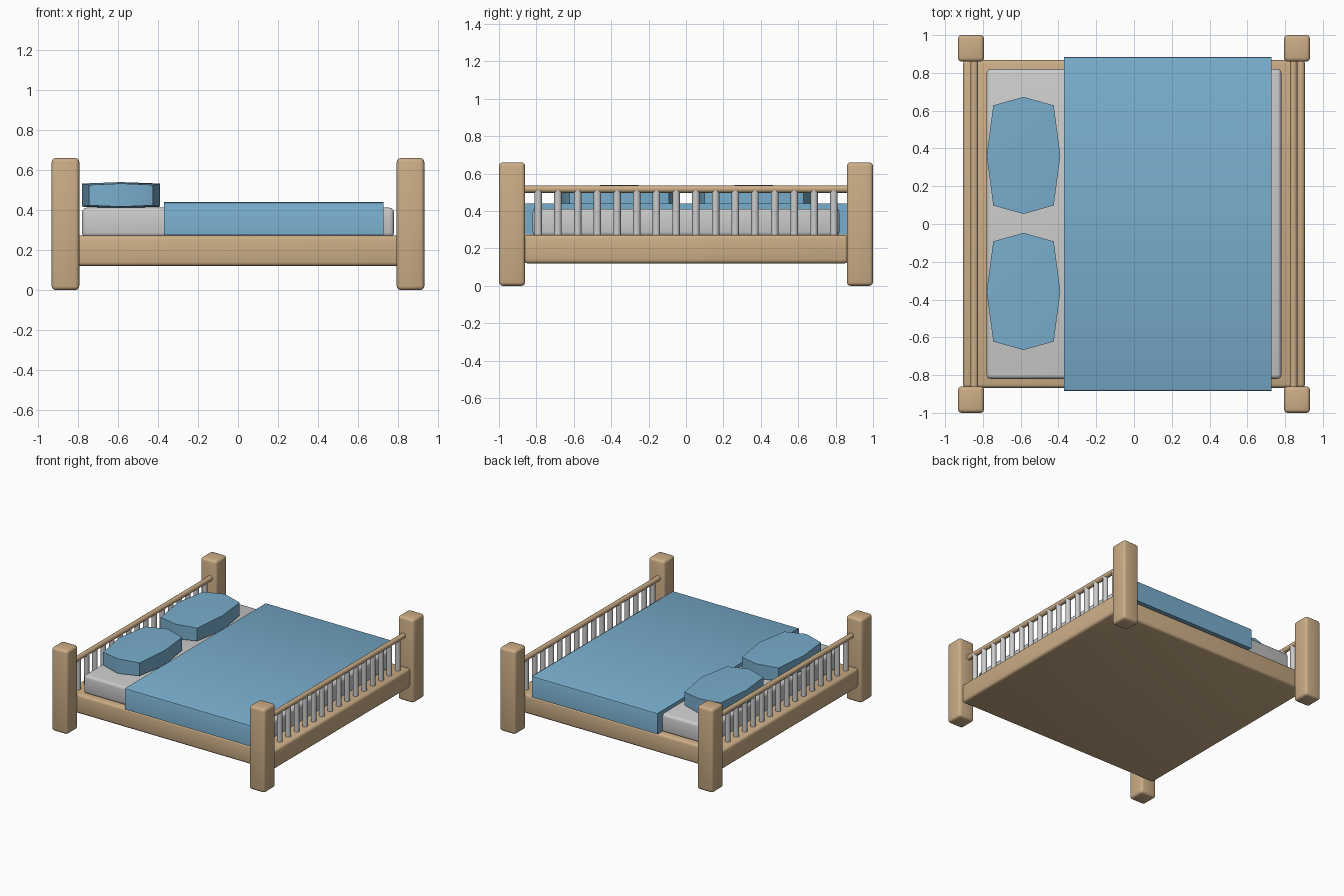
import bpy, bmesh, math
from mathutils import Vector, Matrix

if "Cube" in bpy.data.objects:
    bpy.data.objects.remove(bpy.data.objects["Cube"])


def material(name, rgb):
    m = bpy.data.materials.new(name)
    m.diffuse_color = (*rgb, 1)
    m.use_nodes = True
    m.node_tree.nodes["Principled BSDF"].inputs["Base Color"].default_value = m.diffuse_color
    return m


WOOD = material("wood", (0.60, 0.42, 0.24))
BLUE = material("blue_fabric", (0.19, 0.42, 0.61))


def finish(bm, name, mat=None, angle=40):
    bmesh.ops.recalc_face_normals(bm, faces=bm.faces)
    me = bpy.data.meshes.new(name)
    bm.to_mesh(me)
    bm.free()
    me.shade_smooth()
    me.set_sharp_from_angle(angle=math.radians(angle))
    if mat:
        me.materials.append(mat)
    ob = bpy.data.objects.new(name, me)
    bpy.context.collection.objects.link(ob)
    return ob


def box(name, lo, hi, mat=None, bevel=0.02, segments=3, pick=None):
    lo, hi = Vector(lo), Vector(hi)
    bm = bmesh.new()
    bmesh.ops.create_cube(bm, size=1)
    for v in bm.verts:
        v.co = (lo + hi) / 2 + v.co * (hi - lo)
    edges = [e for e in bm.edges if pick is None or pick(e)]
    bmesh.ops.bevel(bm, geom=edges, offset=bevel, segments=segments,
                    profile=0.5, affect='EDGES')
    return finish(bm, name, mat)


def rod(name, center, length, radius, mat=None, along_y=False):
    bm = bmesh.new()
    rot = Matrix.Rotation(math.pi / 2, 4, 'X') if along_y else Matrix()
    bmesh.ops.create_cone(bm, cap_ends=True, segments=16, radius1=radius,
                          radius2=radius, depth=length,
                          matrix=Matrix.Translation(center) @ rot)
    return finish(bm, name, mat)


def pillow(name, cx, cy):
    # cube with a 3x3 grid plan, edge midpoints pushed out, domed top
    bm = bmesh.new()
    rows = {}
    for i in (-1, 0, 1):
        for j in (-1, 0, 1):
            x = i * (0.195 if j == 0 else 0.16)
            y = j * (0.31 if i == 0 else 0.265)
            dome = 0.007 * (2 - abs(i) - abs(j))
            rows[i, j, 1] = bm.verts.new((cx + x, cy + y, 0.526 + dome))
            rows[i, j, 0] = bm.verts.new((cx + x, cy + y, 0.424 - dome))
    for k in (0, 1):
        for i in (-1, 0):
            for j in (-1, 0):
                bm.faces.new([rows[i, j, k], rows[i + 1, j, k],
                              rows[i + 1, j + 1, k], rows[i, j + 1, k]])
    ring = [(-1, -1), (0, -1), (1, -1), (1, 0), (1, 1), (0, 1), (-1, 1), (-1, 0)]
    for a, b in zip(ring, ring[1:] + ring[:1]):
        bm.faces.new([rows[*a, 0], rows[*b, 0], rows[*b, 1], rows[*a, 1]])
    return finish(bm, name, BLUE)


# Bed base
box("bed_frame", (-0.905, -0.868, 0.12), (0.905, 0.868, 0.272), WOOD)

# Mattress and blanket (only the long top edges of the blanket are softened)
box("mattress", (-0.78, -0.82, 0.265), (0.78, 0.82, 0.412), bevel=0.022)
box("blanket", (-0.37, -0.885, 0.275), (0.727, 0.885, 0.44), BLUE, 0.012, 2,
    lambda e: abs(e.verts[0].co.x - e.verts[1].co.x) > 0.5 and e.verts[0].co.z > 0.4)

# Pillows
for side, y in (("left", 0.363), ("right", -0.357)):
    pillow(side + "_pillow", -0.585, y)

# Corner posts, top rails and spindles at both ends
for end, s in (("head", -1), ("foot", 1)):
    for side, t in (("right", -1), ("left", 1)):
        cx, cy = s * 0.863, t * 0.93
        box(f"{end}_{side}_post", (cx - 0.069, cy - 0.07, 0),
            (cx + 0.069, cy + 0.07, 0.66), WOOD)
    rod(end + "_rail", (s * 0.845, 0, 0.517), 1.76, 0.02, WOOD, True)
    for i in range(16):
        rod(f"{end}_spindle_{i + 1}", (s * 0.845, -0.79 + i * 1.58 / 15, 0.385),
            0.25, 0.02)
